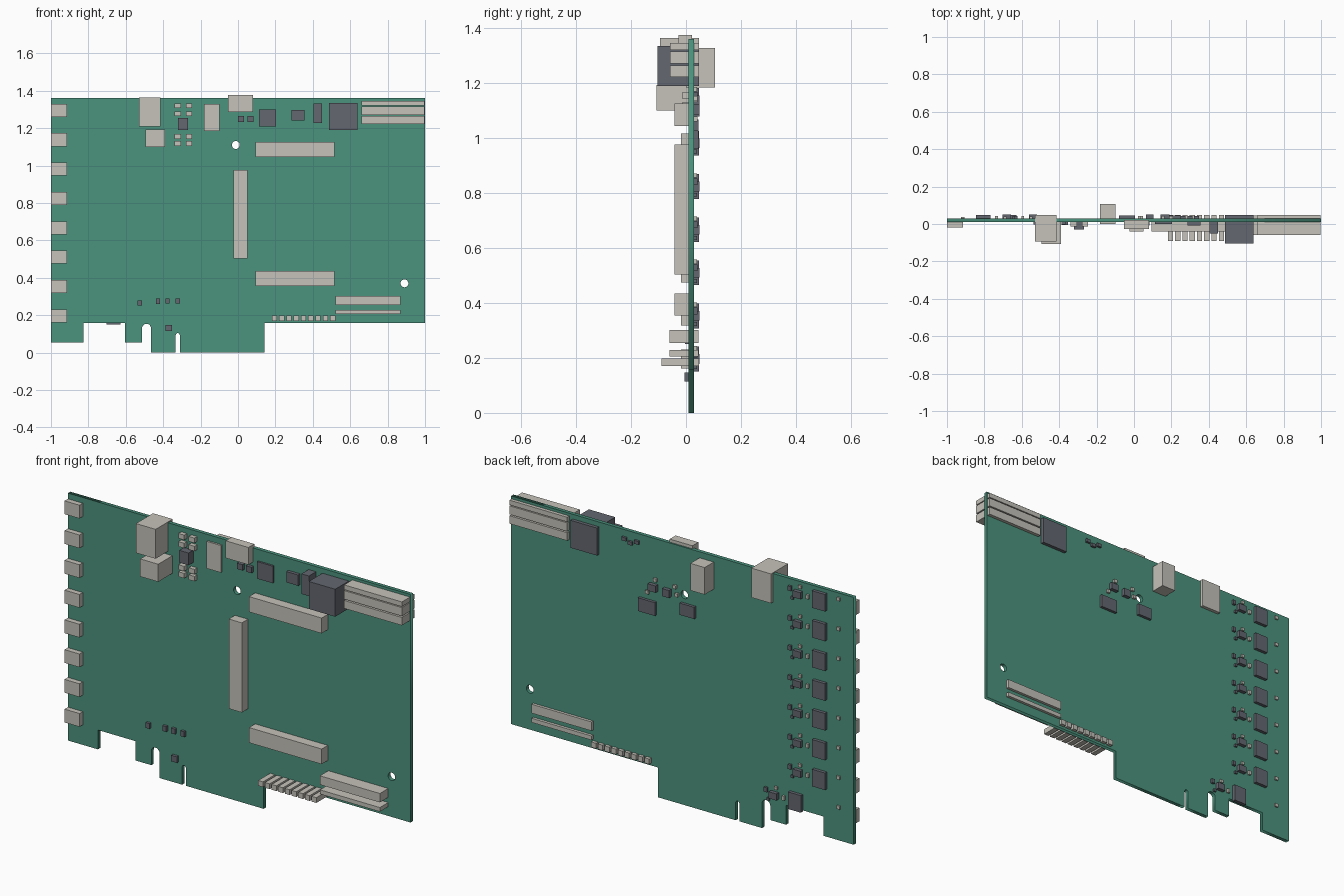
import bpy
import math

# Remove only the default cube
default_cube = bpy.data.objects.get("Cube")
if default_cube:
    bpy.data.objects.remove(default_cube, do_unlink=True)

FRONT, BACK = 0.01, 0.03          # y of the two board surfaces
THROUGH = 0.048                   # rear end of parts that pass through


def make_material(name, colour):
    material = bpy.data.materials.new(name)
    material.use_nodes = True
    material.diffuse_color = (*colour, 1)
    material.node_tree.nodes["Principled BSDF"].inputs["Base Color"].default_value = (*colour, 1)
    return material


green = make_material("board_green", (0.07, 0.29, 0.205))
light = make_material("connector_grey", (0.56, 0.54, 0.49))
dark = make_material("chip_grey", (0.125, 0.135, 0.16))


def block(name, material, left, right, bottom, top, near, far):
    """Box given by its extents in x, z and y."""
    bpy.ops.mesh.primitive_cube_add(size=1)
    part = bpy.context.object
    part.name = name
    part.data.name = name
    for vertex in part.data.vertices:
        vertex.co.x = right if vertex.co.x > 0 else left
        vertex.co.y = far if vertex.co.y > 0 else near
        vertex.co.z = top if vertex.co.z > 0 else bottom
    part.data.materials.append(material)
    return part


def front_part(name, material, left, right, bottom, top, near):
    return block(name, material, left, right, bottom, top, near, FRONT + 0.002)


def back_chip(name, material, x, z, width, height, far):
    return block(name, material, x - width / 2, x + width / 2,
                 z - height / 2, z + height / 2, BACK - 0.002, far)


def arc(x, z, radius, start, end, steps):
    angles = [math.radians(start + (end - start) * i / steps) for i in range(steps + 1)]
    return [(x + radius * math.cos(a), z + radius * math.sin(a)) for a in angles]


# Circuit board: outline with edge fingers, rounded slots and two holes
outline = [(-1, 0.055), (-0.825, 0.055), (-0.825, 0.157), (-0.605, 0.157),
           (-0.605, 0.055), (-0.513, 0.055)]
outline += arc(-0.489, 0.13, 0.024, 180, 0, 10)
outline += [(-0.465, 0), (-0.333, 0)]
outline += arc(-0.322, 0.093, 0.011, 180, 0, 8)
outline += [(-0.311, 0), (0.143, 0), (0.143, 0.157), (1, 0.157), (1, 1.36), (-1, 1.36)]
holes = [arc(x, z, 0.021, 0, 345, 23) for x, z in ((-0.012, 1.11), (0.89, 0.37))]

curve = bpy.data.curves.new("circuit_board", "CURVE")
curve.dimensions = "2D"
curve.fill_mode = "BOTH"
curve.extrude = (BACK - FRONT) / 2
for loop in [outline] + holes:
    spline = curve.splines.new("POLY")
    spline.points.add(len(loop) - 1)
    for point, (x, z) in zip(spline.points, loop):
        point.co = (x, z, 0, 1)
    spline.use_cyclic_u = True
curve.materials.append(green)
board = bpy.data.objects.new("circuit_board", curve)
bpy.context.collection.objects.link(board)
board.location.y = (FRONT + BACK) / 2
board.rotation_euler.x = math.pi / 2
bpy.ops.object.select_all(action="DESELECT")
board.select_set(True)
bpy.context.view_layer.objects.active = board
bpy.ops.object.convert(target="MESH")

# Eight channels: edge port in front, driver chips behind
for i in range(8):
    z = 1.295 - 0.157 * i
    shift = 0.14 if i == 7 else 0    # the lowest channel sits further inward
    front_part("edge_port", light, -1, -0.913, z - 0.035, z + 0.035, -0.018)
    back_chip("driver_chip", dark, -0.806 + shift, z, 0.075, 0.09, 0.047)
    back_chip("regulator_chip", dark, -0.68 + shift, z, 0.045, 0.035, 0.05)
    back_chip("small_transistor", dark, -0.632 + shift, z + 0.018, 0.018, 0.024, 0.042)
    back_chip("small_transistor", dark, -0.645 + shift, z - 0.03, 0.014, 0.014, 0.04)
    back_chip("small_capacitor", light, -0.735 + shift, z, 0.014, 0.022, 0.042)
    back_chip("small_capacitor", light, -0.69 + shift, z + 0.04, 0.016, 0.016, 0.04)
    back_chip("edge_capacitor", light, -0.915, z + 0.035, 0.018, 0.018, 0.038)

# Sockets on the upper edge
block("tall_socket", light, -0.53, -0.415, 1.21, 1.365, -0.094, THROUGH)
front_part("lower_socket", light, -0.495, -0.39, 1.1, 1.193, -0.108)
block("rear_socket", light, -0.183, -0.1, 1.185, 1.328, 0, 0.106)
block("top_socket", light, -0.053, 0.08, 1.285, 1.376, -0.027, 0.022)

# Capacitor groups around the small power chip
for z in (1.32, 1.277, 1.155, 1.118):
    for x in (-0.322, -0.262):
        front_part("front_capacitor", light, x - 0.017, x + 0.017, z - 0.013, z + 0.013, -0.013)
front_part("power_chip", dark, -0.322, -0.268, 1.19, 1.255, -0.03)

# Chips along the upper edge
for x in (0.016, 0.068):
    front_part("tiny_front_chip", dark, x - 0.016, x + 0.016, 1.234, 1.265, -0.008)
front_part("square_chip", dark, 0.112, 0.203, 1.21, 1.3, 0)
front_part("medium_chip", dark, 0.287, 0.356, 1.24, 1.297, -0.007)
front_part("upright_chip", dark, 0.405, 0.449, 1.227, 1.333, -0.05)
block("large_dark_block", dark, 0.486, 0.64, 1.19, 1.335, -0.104, THROUGH)

# Stacked bars in the upper corner
for bottom, top in ((1.222, 1.264), (1.271, 1.316), (1.321, 1.346)):
    block("stacked_bar", light, 0.66, 0.997, bottom, top, -0.058, THROUGH)

# Long board connectors
front_part("upper_connector", light, 0.093, 0.517, 1.045, 1.126, -0.041)
front_part("lower_connector", light, 0.093, 0.517, 0.355, 0.435, -0.041)
front_part("upright_connector", light, -0.025, 0.051, 0.503, 0.976, -0.041)

# Lower header bars and pin row
block("wide_header", light, 0.52, 0.87, 0.255, 0.302, -0.06, 0.045)
block("narrow_header", light, 0.52, 0.87, 0.206, 0.228, -0.06, 0.045)
for i in range(9):
    x = 0.181 + 0.0389 * i
    block("header_pin", light, x, x + 0.028, 0.17, 0.198, -0.09, THROUGH)

# Small chips near the edge fingers
for x, z in ((-0.525, 0.265), (-0.428, 0.275), (-0.376, 0.276), (-0.322, 0.276)):
    front_part("tiny_front_chip", dark, x - 0.011, x + 0.011, z - 0.014, z + 0.014, -0.004)
front_part("finger_chip", dark, -0.387, -0.353, 0.115, 0.147, -0.005)

# Chip group behind the middle of the board
back_chip("wide_rear_chip", dark, 0.2, 0.995, 0.1, 0.07, 0.045)
back_chip("narrow_rear_chip", dark, -0.037, 1.036, 0.085, 0.062, 0.045)
back_chip("small_rear_chip", dark, 0.166, 1.104, 0.046, 0.036, 0.05)
back_chip("small_rear_chip", dark, 0.085, 1.099, 0.04, 0.04, 0.05)
for x, z in ((0.155, 1.145), (0.04, 1.14), (0.03, 1.1), (0.2, 1.07)):
    back_chip("small_capacitor", light, x, z, 0.018, 0.018, 0.042)

# Trio of tiny chips behind the upper edge
for x, z in ((0.335, 1.315), (0.3, 1.302), (0.262, 1.316)):
    back_chip("tiny_rear_chip", dark, x, z, 0.026, 0.018, 0.042)
